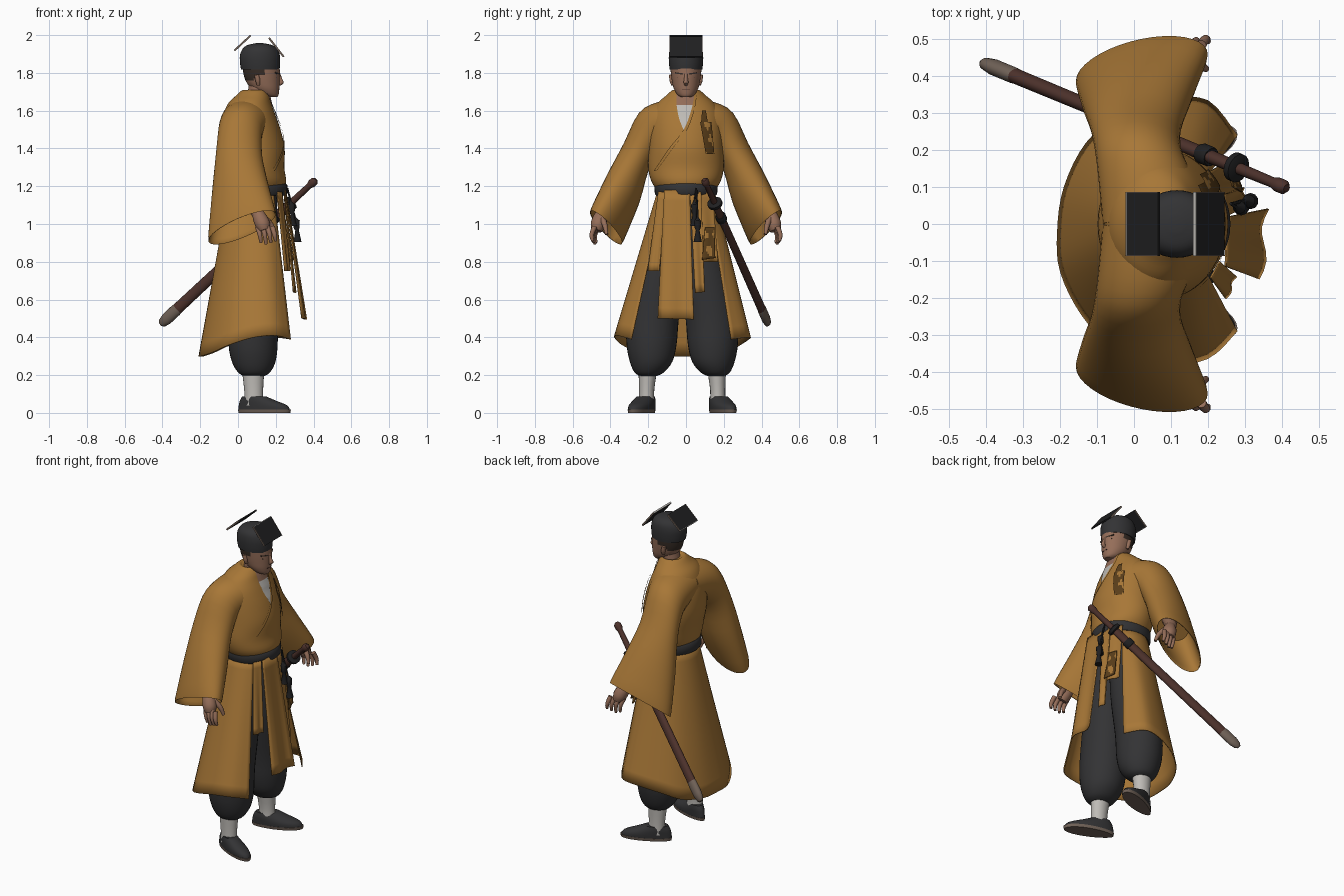
import bpy, math
from mathutils import Vector

def color(name, r, g, b):
    m = bpy.data.materials.new(name)
    m.diffuse_color = (r, g, b, 1)
    return m

GOLD = color("ochre cloth", 0.39, 0.185, 0.038)
DARK = color("charcoal cloth", 0.033, 0.033, 0.035)
BLACK = color("black lacquer", 0.014, 0.014, 0.015)
SKIN = color("skin", 0.30, 0.155, 0.10)
WHITE = color("off white cloth", 0.52, 0.50, 0.47)
WOOD = color("red brown lacquer", 0.075, 0.032, 0.025)
METAL = color("worn metal", 0.16, 0.12, 0.095)
BROWN = color("brown brocade", 0.10, 0.047, 0.010)
HAIR = color("dark hair", 0.04, 0.027, 0.02)

def mesh(name, verts, faces, mat):
    me = bpy.data.meshes.new(name)
    me.from_pydata([tuple(v) for v in verts], [], faces)
    me.materials.append(mat)
    ob = bpy.data.objects.new(name, me)
    bpy.context.collection.objects.link(ob)
    return ob

def spline(pts, sub):
    """Catmull-Rom resampling of equal-length tuples."""
    out, n = [], len(pts)
    for i in range(n - 1):
        p0, p1, p2, p3 = pts[max(i - 1, 0)], pts[i], pts[i + 1], pts[min(i + 2, n - 1)]
        for k in range(sub):
            t = k / sub
            out.append(tuple(b + .5 * t * (c - a + t * (2*a - 5*b + 4*c - d + t * (3*(b - c) + d - a)))
                             for a, b, c, d in zip(p0, p1, p2, p3)))
    return out + [tuple(pts[-1])]

def grid(name, rows, mat, closed=False, caps=False, thick=0):
    n = len(rows[0])
    f = [(r*n + i, r*n + (i+1) % n, (r+1)*n + (i+1) % n, (r+1)*n + i)
         for r in range(len(rows) - 1) for i in range(n if closed else n - 1)]
    if caps:
        f += [tuple(range(n))[::-1], tuple((len(rows)-1)*n + i for i in range(n))]
    ob = mesh(name, [v for r in rows for v in r], f, mat)
    if thick:
        ob.modifiers.new("thickness", 'SOLIDIFY').thickness = thick
    return ob

def loft(name, rings, mat, n=32, sub=3, caps=True):
    """Rings are centre + two radius vectors, nine numbers each."""
    rows = []
    for r in spline(rings, sub):
        c, a, b = Vector(r[:3]), Vector(r[3:6]), Vector(r[6:9])
        rows.append([c + a*math.cos(2*math.pi*i/n) + b*math.sin(2*math.pi*i/n) for i in range(n)])
    return grid(name, rows, mat, True, caps)

def E(z, cx, cy, rx, ry):
    return (cx, cy, z, rx, 0, 0, 0, ry, 0)

def rod(name, pts, radii, mat, n=10, sub=1, flat=1):
    rings = []
    for i, p in enumerate(pts):
        d = (Vector(pts[min(i+1, len(pts)-1)]) - Vector(pts[max(i-1, 0)])).normalized()
        a = d.cross((0.3, 1, 0.1)).normalized()
        b = d.cross(a) * flat
        rings.append((*p, *(a*radii[i]), *(b*radii[i])))
    return loft(name, rings, mat, n, sub)

def box(name, c, u, v, w, mat):
    c, u, v, w = map(Vector, (c, u, v, w))
    vs = [c + u*i + v*j + w*k for k in (-1, 1) for i, j in ((-1, -1), (1, -1), (1, 1), (-1, 1))]
    return mesh(name, vs, [(3, 2, 1, 0), (4, 5, 6, 7)] + [(i, (i+1) % 4, (i+1) % 4 + 4, i+4) for i in range(4)], mat)

def brocade(ob):
    """Woven blocks: some faces turn ochre by height and column."""
    ob.data.materials.append(GOLD)
    for p in ob.data.polygons:
        if math.sin(p.center.z * 75) + math.sin(p.center.y * 110 + p.center.z * 30) > .7:
            p.material_index = 1

# Robe body
TORSO = [E(1.18, .095, 0, .15, .155), E(1.23, .095, 0, .16, .185), E(1.30, .085, 0, .16, .20),
         E(1.40, .075, 0, .172, .198), E(1.50, .065, 0, .16, .195), E(1.58, .06, 0, .137, .185),
         E(1.64, .062, 0, .113, .15), E(1.68, .078, 0, .088, .105), E(1.708, .088, 0, .066, .072),
         E(1.70, .095, 0, .054, .056)]
loft("robe_body", TORSO, GOLD, 48, 4)
fine = spline(TORSO[:-1], 12)

def front(y, z):
    r = min(fine, key=lambda q: abs(q[2] - z))
    return r[0] + r[3] * math.sqrt(max(0, 1 - (y / r[7])**2))

def patch(name, rows, mat, off=.005, sub=6):
    """Thin plate that follows the chest; rows are (z, left y, right y)."""
    g = []
    for z, y0, y1 in spline(rows, sub):
        ys = [y0 + (y1 - y0) * k / 6 for k in range(7)]
        g.append([(front(y, z) + off, y, z) for y in ys])
    return grid(name, g, mat)

patch("throat", [(1.705, -.052, .048), (1.62, -.05, .034)], SKIN)
patch("undershirt", [(1.63, -.05, .036), (1.56, -.037, .018), (1.495, -.012, -.008)], WHITE, .006)
patch("lapel_over", [(1.70, .046, .058), (1.61, .03, .046), (1.50, -.012, .006), (1.40, -.09, -.07),
                     (1.28, -.172, -.156)], GOLD, .008)
patch("brocade_loop", [(1.60, .085, .105), (1.54, .08, .115)], BROWN, .010)
brocade(patch("brocade_patch", [(1.54, .075, .135), (1.37, .105, .15)], BROWN, .010, 10))

# Open-fronted skirt: waist arc joined to a lower, longer hem
HEM = [(.28, -.29, .39), (.2, -.365, .41), (.08, -.38, .4), (-.05, -.34, .36), (-.14, -.25, .32),
       (-.2, -.13, .3), (-.208, -.02, .3), (-.19, .1, .3), (-.13, .22, .32), (-.04, .29, .36),
       (.09, .335, .39), (.2, .335, .4), (.28, .24, .39)]
hem = spline(HEM, 4)
waist = []
for i in range(len(hem)):
    a = math.radians(-50 - 260 * i / (len(hem) - 1))
    waist.append((.095 + .145 * math.cos(a), .15 * math.sin(a), 1.18))
grid("skirt", [[Vector(w).lerp(Vector(h), t / 12) for w, h in zip(waist, hem)] for t in range(13)],
     GOLD, thick=.006)

def panel(name, tl, tr, bl, br, mat=GOLD, fold=.006):
    tl, tr, bl, br = map(Vector, (tl, tr, bl, br))
    rows = []
    for j in range(13):
        t = j / 12
        rows.append([tl.lerp(bl, t).lerp(tr.lerp(br, t), i / 8)
                     + Vector((fold * t * math.sin(i * .8), 0, 0)) for i in range(9)])
    return grid(name, rows, mat, thick=.005)

# Hanging front panels
panel("centre_panel", (.245, -.115, 1.18), (.25, .02, 1.18), (.335, -.148, .50), (.36, .042, .495), fold=.012)
panel("right_inner_panel", (.205, -.145, 1.17), (.23, -.10, 1.17), (.245, -.20, .75), (.275, -.14, .75))
panel("left_narrow_panel", (.245, .02, 1.17), (.24, .08, 1.17), (.30, .05, .635), (.295, .10, .64))
panel("left_inner_panel", (.23, .07, 1.17), (.20, .14, 1.17), (.275, .09, .80), (.25, .17, .80))
brocade(panel("brocade_hanging", (.265, .10, .98), (.25, .15, .98), (.289, .085, .81), (.270, .155, .82), BROWN, .003))

# Belt
loft("belt", [E(1.15, .095, 0, .158, .158), E(1.16, .095, 0, .166, .165), E(1.205, .095, 0, .166, .168),
              E(1.215, .095, 0, .158, .162)], DARK, 40, 1)

# Tassels
for k, (x, y, zb) in enumerate(((.285, .045, .99), (.31, .062, .905))):
    rod(f"tassel_{k}", [(.262, .055, 1.19), (x - .008, y, zb + .13), (x, y, zb + .11), (x, y, zb + .075),
                        (x + .003, y, zb + .06), (x + .005, y, zb)], [.004, .005, .018, .016, .010, .022], BLACK)

# Sleeves, arms, hands
for s, side in ((1, "left"), (-1, "right")):
    S = lambda x, y, z, ax, ay, az, bx, by, bz: (x, s*y, z, ax, s*ay, az, bx, s*by, bz)
    loft(side + "_sleeve", [
        S(.05, .0, 1.55, .135, 0, 0, 0, .01, .115), S(.032, .12, 1.53, .128, 0, 0, 0, .03, .115),
        S(.012, .195, 1.487, .117, 0, 0, 0, .055, .10), S(.005, .262, 1.36, .123, 0, 0, 0, .066, .07),
        S(.01, .333, 1.185, .148, .01, .025, .01, .085, .072), S(.02, .415, 1.00, .175, .02, .055, .03, .085, .07),
        S(.02, .413, 1.004, .165, .02, .055, .03, .077, .063), S(.01, .34, 1.17, .13, .01, .02, .01, .07, .06)],
        GOLD, 36, 3)
    def arm(name, pts, radii, sub=3):
        return rod(side + "_" + name, [(x, s*y, z) for x, y, z in pts], radii, SKIN, 12, sub)
    arm("forearm", [(.02, .33, 1.2), (.08, .42, 1.09), (.105, .445, 1.05)], [.045, .034, .030])
    arm("palm", [(.10, .44, 1.07), (.115, .452, 1.035), (.132, .466, .995), (.14, .474, .965)],
        [.026, .038, .040, .028])
    for k in range(4):
        x, y = .104 + .026 * k, .466 + .006 * k
        arm(f"finger_{k}", [(x, y, .985), (x + .012, y + .016, .942), (x + .018, y + .010, .893 + .008 * abs(k - 1))],
            [.014, .012, .008])
    arm("thumb", [(.13, .447, 1.04), (.175, .43, .995), (.195, .42, .945)], [.018, .014, .009])

# Legs and feet
for s, side in ((1, "left"), (-1, "right")):
    T = lambda z, cx, off, rx, ry: E(z, cx, -.02 + s * off, rx, ry)
    loft(side + "_trouser", [T(1.15, .095, .06, .11, .07), T(.8, .09, .11, .125, .125), T(.5, .08, .155, .13, .137),
                             T(.36, .08, .162, .13, .132), T(.27, .083, .165, .115, .112),
                             T(.215, .085, .175, .085, .078), T(.195, .085, .18, .055, .045)], DARK, 32, 4)
    loft(side + "_sock", [T(.04, .085, .188, .05, .042), T(.12, .083, .188, .05, .04), T(.23, .08, .182, .06, .05)],
         WHITE, 20)
    sole = loft(side + "_sole", [T(0, .14, .19, .137, .054), T(.018, .14, .19, .14, .058)], METAL, 28, 1)
    shoe = loft(side + "_shoe", [T(.016, .138, .19, .137, .057), T(.04, .132, .19, .128, .058),
                                 T(.065, .105, .19, .095, .055), T(.088, .085, .19, .062, .048)], DARK, 28, 3)
    for ob in (sole, shoe):
        for v in ob.data.vertices:  # toes point outward, heel narrower
            cy = -.02 + s * .19
            v.co.y = cy + (v.co.y - cy) * (.8 + v.co.x) + s * .36 * (v.co.x - .08)

# Neck and head
loft("neck", [E(1.60, .095, 0, .06, .06), E(1.67, .10, 0, .052, .054), E(1.76, .115, 0, .055, .056)], SKIN, 24)
head = loft("head", [E(1.672, .182, 0, .026, .026), E(1.685, .165, 0, .05, .046), E(1.715, .146, 0, .073, .064),
                     E(1.75, .133, 0, .088, .073), E(1.79, .126, 0, .096, .079), E(1.84, .122, 0, .098, .084)],
            SKIN, 36, 4)
head.data.materials.append(HAIR)
for p in head.data.polygons:
    if p.center.z > 1.755 and p.center.x < .09 or p.center.z > 1.79 and p.center.x < .14:
        p.material_index = 1
rod("nose", [(.214, 0, 1.80), (.224, 0, 1.768), (.230, 0, 1.75), (.216, 0, 1.738)], [.008, .010, .013, .009], SKIN, 12, 3)
box("mouth", (.2165, 0, 1.714), (.003, 0, 0), (0, .02, 0), (0, 0, .002), WOOD)
for s, side in ((1, "left"), (-1, "right")):
    box(side + "_eyebrow", (.209, s*.036, 1.797), (.003, 0, 0), (-.010, s*.021, .003), (0, 0, .0035), HAIR)
    box(side + "_eye", (.207, s*.034, 1.778), (.003, 0, 0), (-.006, s*.012, 0), (0, 0, .003), HAIR)
    rod(side + "_ear", [(.108, s*.070, 1.735), (.105, s*.075, 1.76), (.098, s*.077, 1.79)], [.008, .013, .012], SKIN, 12, 3)

# Cap with two tilted plates
loft("cap", [E(1.818, .118, 0, .102, .086), E(1.85, .117, 0, .106, .09), E(1.89, .116, 0, .106, .091),
             E(1.925, .116, 0, .093, .084), E(1.947, .115, 0, .066, .062), E(1.957, .114, 0, .02, .022)], DARK, 36, 4)
for name, c, u in (("back", (.024, 0, 1.958), (.043, 0, .040)), ("front", (.203, 0, 1.935), (.039, 0, -.050))):
    u, c = Vector(u), Vector(c)
    nrm = Vector((0, 1, 0)).cross(u).normalized()
    box(name + "_cap_plate", c, u, (0, .086, 0), nrm * .004, BLACK)
    box(name + "_plate_trim", c - u * .98, u * .025, (0, .086, 0), nrm * .005, WHITE)
    for s in (-1, 1):
        box(f"{name}_side_trim_{s}", c + Vector((0, s * .0855, 0)), u, (0, .0015, 0), nrm * .005, METAL)

# Sheathed sword
A, B = Vector((.405, .10, 1.228)), Vector((-.41, .437, .468))
P = lambda t: tuple(A.lerp(B, t))
def blade(name, ts, radii, mat, flat=.7):
    rod(name, [P(t) for t in ts], radii, mat, 16, 1, flat)
blade("sword_handle", (-.01, .0, .02, .035, .15), (.012, .022, .022, .016, .018), WOOD, .9)
blade("sword_guard", (.145, .15, .165, .17), (.025, .040, .040, .025), BLACK, 1)
blade("scabbard", (.16, .2, .5, .89), (.024, .026, .028, .030), WOOD)
blade("scabbard_band", (.24, .245, .27, .275), (.028, .031, .031, .028), BLACK, .9)
blade("scabbard_tip", (.89, .9, .96, .99, 1.0), (.030, .032, .032, .024, .012), METAL)

# Smooth shading with crisp edges
bpy.ops.object.select_all(action='SELECT')
bpy.context.view_layer.objects.active = head
bpy.ops.object.shade_smooth_by_angle(angle=math.radians(40))
